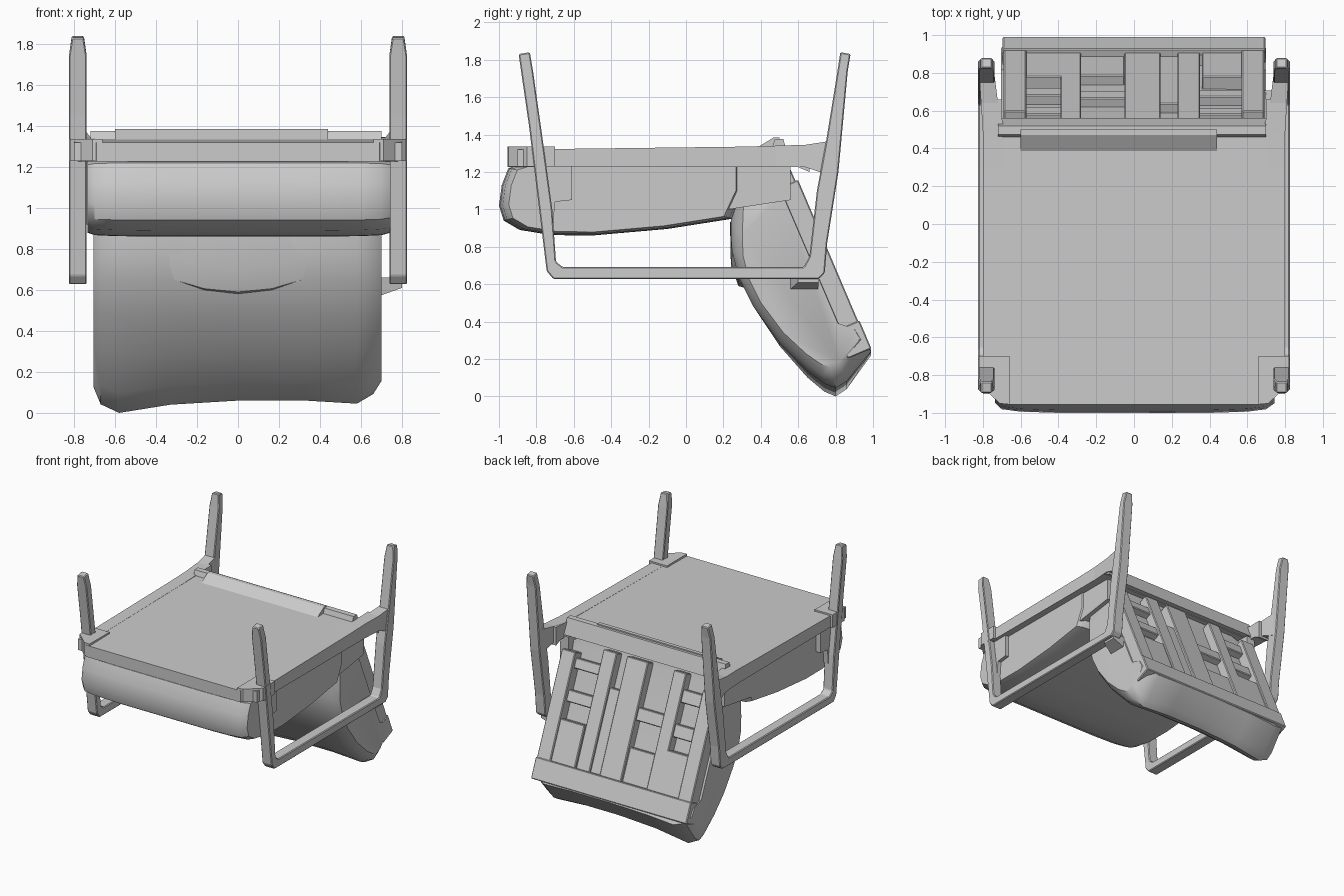
import bpy, bmesh, math
from mathutils import Vector


def finish(name, bm, bevel=0.0, smooth=False):
    bmesh.ops.recalc_face_normals(bm, faces=bm.faces)
    me = bpy.data.meshes.new(name)
    bm.to_mesh(me)
    bm.free()
    ob = bpy.data.objects.new(name, me)
    bpy.context.collection.objects.link(ob)
    if bevel:
        m = ob.modifiers.new("bevel", 'BEVEL')
        m.width, m.segments = bevel, 1
    if smooth:
        bpy.context.view_layer.objects.active = ob
        ob.select_set(True)
        bpy.ops.object.shade_smooth_by_angle(angle=math.radians(35))
        ob.select_set(False)
    return ob


def loft(name, rings, bevel=0.0, smooth=False):
    """Skin a list of equal-length rings of 3D points and cap the ends."""
    bm = bmesh.new()
    vs = [[bm.verts.new(p) for p in r] for r in rings]
    n = len(vs[0])
    for a, b in zip(vs, vs[1:]):
        for i in range(n):
            bm.faces.new((a[i], a[(i + 1) % n], b[(i + 1) % n], b[i]))
    bm.faces.new(vs[0])
    bm.faces.new(vs[-1])
    return finish(name, bm, bevel, smooth)


def prism(name, prof, x0, x1, bevel=0.0):
    """Extrude a side (y, z) outline along x."""
    return loft(name, [[(x, y, z) for y, z in prof] for x in (x0, x1)], bevel)


def padded(name, prof, stations, centre, smooth=True):
    """Cushion: side outline shrunk towards its centre at each x station."""
    cy, cz = centre
    return loft(name, [[(x, cy + (y - cy) * s, cz + (z - cz) * s + lift * max(0, 1 - z / 0.4))
                        for y, z in prof] for x, s, lift in stations], 0, smooth)


# Leg and arm loop, one on each side
loop = [(-0.895, 1.83), (-0.882, 1.74), (-0.84, 1.45), (-0.785, 1.0), (-0.745, 0.67), (-0.71, 0.628),
        (0.71, 0.628), (0.742, 0.66), (0.755, 0.82), (0.815, 1.2), (0.865, 1.74), (0.88, 1.83),
        (0.825, 1.84), (0.81, 1.74), (0.75, 1.37), (0.70, 1.1), (0.66, 0.75),
        (0.63, 0.692), (-0.66, 0.692), (-0.695, 0.72), (-0.715, 1.0), (-0.76, 1.33),
        (-0.818, 1.74), (-0.835, 1.84)]
for side, s in (("left", -1), ("right", 1)):
    rings = []
    for x, inset in ((0.738, 0.014), (0.825, -0.014)):
        rings.append([(s * (x + (inset if z > 1.8 else 0)), y, z) for y, z in loop])
    loft(side + "_leg_arm_loop", rings, 0.006)
    # Side rail running to the rear leg
    prism(side + "_side_rail", [(-0.9, 1.23), (-0.9, 1.32), (0.3, 1.335), (0.66, 1.345),
                                (0.66, 1.20), (0.6, 1.225)], s * 0.70, s * 0.80)
    # Flared gusset where the rail meets the rear leg
    loft(side + "_rear_gusset", [[(s * a, y, z), (s * b, y, z), (s * b, y, w), (s * a, y, w)]
                                 for y, a, b, z, w in ((0.48, 0.68, 0.80, 1.225, 1.34),
                                                       (0.64, 0.72, 0.81, 1.225, 1.345),
                                                       (0.80, 0.74, 0.82, 1.17, 1.37))])
    # Front corner bracket with a clipped corner
    corner = [(0.66, -0.955), (0.71, -0.95), (0.82, -0.85), (0.82, -0.70), (0.66, -0.70)]
    loft(side + "_corner_bracket", [[(s * x, y, z) for x, y in corner] for z in (1.23, 1.335)])
    # Inner leg block under the bracket
    prism(side + "_leg_block", [(-0.80, 1.23), (-0.77, 0.92), (-0.71, 0.92), (-0.70, 1.04), (-0.61, 1.05),
                                (-0.61, 1.24)], s * 0.70, s * 0.775)
    # Side fabric panel
    prism(side + "_side_panel", [(-0.62, 1.24), (-0.5, 1.0), (0.23, 1.0), (0.56, 1.05), (0.56, 1.24)],
          s * 0.66, s * 0.735)

# Flat underside panel with clipped front corners
plan = [(-0.69, -0.955), (0.69, -0.955), (0.79, -0.80), (0.79, 0.45), (0.72, 0.52),
        (-0.72, 0.52), (-0.79, 0.45), (-0.79, -0.80)]
loft("underside_panel", [[(x, y, z + 0.012 * (y + 1)) for x, y in plan] for z in (1.225, 1.318)])

# Raised rear edge of the underside, and the fabric fold in front of it
prism("rear_edge_lip", [(0.46, 1.33), (0.475, 1.375), (0.52, 1.375), (0.56, 1.25), (0.46, 1.25)],
      -0.72, 0.70)
prism("underside_fold", [(0.38, 1.33), (0.47, 1.385), (0.50, 1.385), (0.50, 1.30)], -0.60, 0.44)

# Seat cushion
seat = [(-0.95, 1.22), (-0.985, 1.13), (-1.0, 1.02), (-0.975, 0.94), (-0.89, 0.89),
        (-0.72, 0.862), (-0.5, 0.86), (-0.1, 0.895), (0.25, 0.95), (0.32, 1.1), (0.32, 1.25),
        (-0.85, 1.25)]
padded("seat_cushion", seat, [(-0.735, 0.92, 0), (-0.70, 0.97, 0), (-0.60, 0.99, 0), (-0.4, 1, 0),
                              (0.4, 1, 0), (0.60, 0.99, 0), (0.70, 0.97, 0), (0.745, 0.92, 0)],
       (-0.35, 1.1))

# Backrest cushion hanging down behind the seat
back = [(0.25, 1.15), (0.24, 0.92), (0.245, 0.78), (0.28, 0.64), (0.36, 0.48), (0.50, 0.27),
        (0.65, 0.10), (0.74, 0.025), (0.80, 0.0), (0.86, 0.04), (0.99, 0.22), (0.95, 0.30),
        (0.848, 0.341), (0.497, 1.169), (0.48, 1.24)]
padded("back_cushion", back, [(-0.705, 0.84, 0.03), (-0.67, 0.93, 0.0), (-0.58, 1, 0.0),
                              (-0.33, 1, 0.04), (0, 1, 0.06), (0.33, 1, 0.06), (0.58, 1, 0.045),
                              (0.66, 0.93, 0.05), (0.70, 0.84, 0.06)], (0.62, 0.6))

# Lumbar roll with a curved lower fold
rings = []
for i in range(9):
    x = -0.66 + 0.165 * i
    t = (x / 0.66) ** 2
    zb = 0.57 + 0.26 * t
    yb = 0.305 - 0.035 * t
    rings.append([(x, 0.30, 1.0), (x, 0.235 + 0.035 * t, 0.93), (x, yb - 0.065 + 0.065 * t, zb + 0.13),
                  (x, yb - 0.025 + 0.025 * t, zb + 0.02), (x, yb + 0.04, zb), (x, 0.42, 0.95)])
loft("lumbar_roll", rings, 0, True)

# Rear of the backrest: slabs laid on its slanted plane
A = Vector((0, 0.56, 1.25))
D = Vector((0, 0.391, -0.920))
N = Vector((0, 0.920, 0.391))


def slab(name, x0, x1, s0, s1, o1=0.0, o0=-0.13):
    ring = lambda x: [A + D * s + N * o + Vector((x, 0, 0))
                      for s, o in ((s0, o0), (s1, o0), (s1, o1), (s0, o1))]
    loft(name, [ring(x0), ring(x1)], 0.006)


for side, s in (("left", -1), ("right", 1)):
    slab(side + "_back_post", s * 0.57, s * 0.69, 0.10, 1.0)
    slab(side + "_back_lower_panel", s * 0.36, s * 0.60, 0.60, 0.95, -0.015)
slab("back_end_rail", -0.695, 0.695, 0.92, 1.085, 0.008)
for i, (x0, x1) in enumerate(((-0.39, -0.28), (-0.05, 0.14), (0.23, 0.35))):
    slab(f"back_strap_{i + 1}", x0, x1, 0.02, 0.95, -0.015)
for i, (x0, x1, s0, s1) in enumerate(((-0.6, -0.3, 0.14, 0.24), (-0.6, -0.3, 0.40, 0.50),
                                      (-0.3, 0.0, 0.36, 0.46), (0.3, 0.6, 0.14, 0.22),
                                      (0.3, 0.6, 0.38, 0.47), (-0.3, -0.05, 0.66, 0.95),
                                      (0.1, 0.25, 0.28, 0.95))):
    slab(f"back_cross_strap_{i + 1}", x0, x1, s0, s1, -0.035)

# Small wedge joining the back to the right arm
loft("right_arm_wedge", [[(0.55, 0.50, 0.52), (0.55, 0.70, 0.52), (0.55, 0.70, 0.66), (0.55, 0.50, 0.66)],
                         [(0.80, 0.60, 0.61), (0.80, 0.71, 0.61), (0.80, 0.71, 0.66), (0.80, 0.60, 0.66)]])
